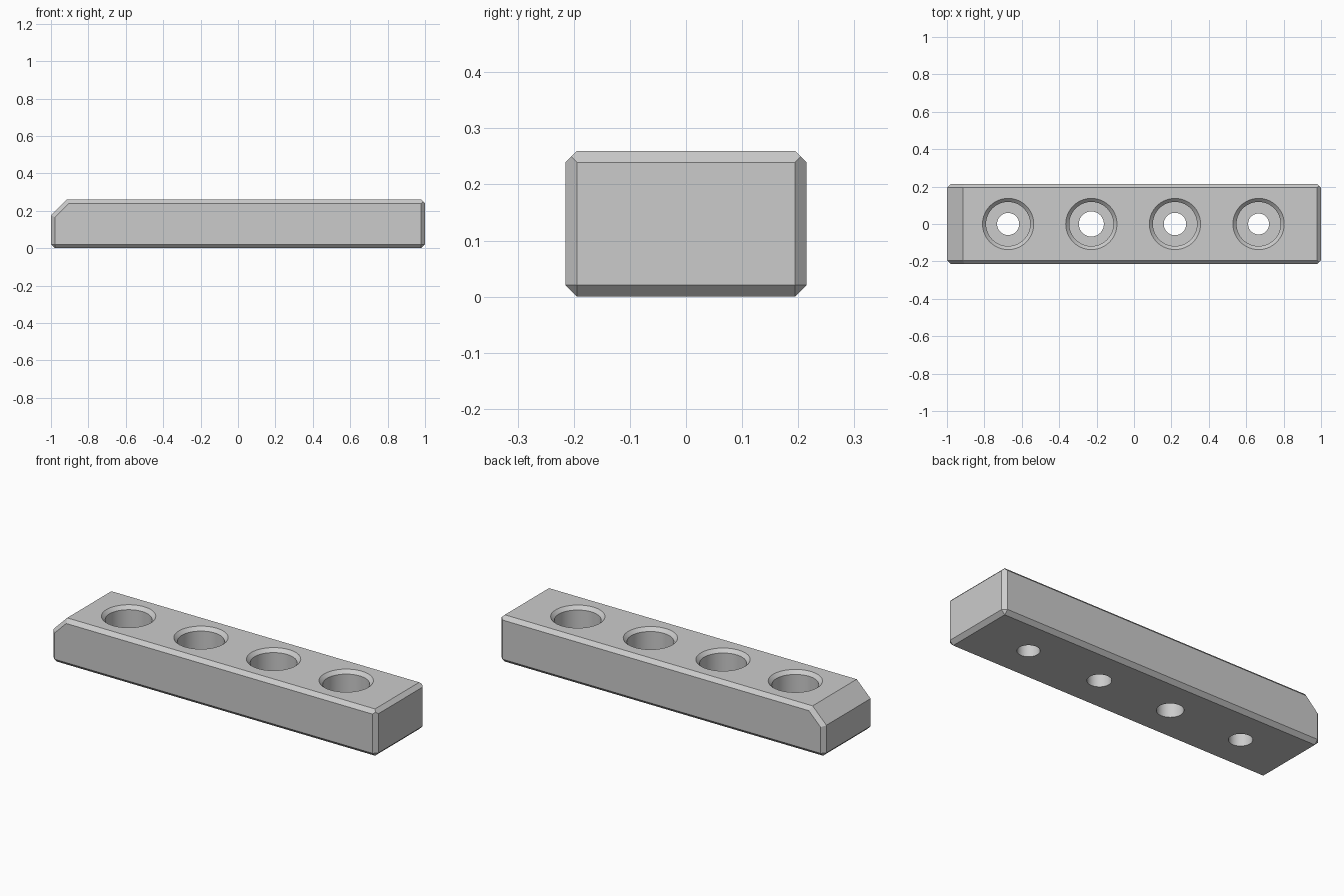
import bpy, bmesh, math
from mathutils import Vector

if "Cube" in bpy.data.objects:
    bpy.data.objects.remove(bpy.data.objects["Cube"])

HALF_L, HALF_W, HEIGHT = 1.0, 0.215, 0.26
EDGE = 0.021      # small chamfer on every edge
SLOPE = 0.085     # large chamfer on one end
SEGMENTS = 64

grey = bpy.data.materials.new("light grey")
grey.use_nodes = True
colour = (0.6, 0.6, 0.6, 1)
grey.diffuse_color = colour
grey.node_tree.nodes["Principled BSDF"].inputs["Base Color"].default_value = colour


def add_object(name, bm):
    bmesh.ops.recalc_face_normals(bm, faces=bm.faces)
    mesh = bpy.data.meshes.new(name)
    bm.to_mesh(mesh)
    bm.free()
    mesh.materials.append(grey)
    obj = bpy.data.objects.new(name, mesh)
    bpy.context.collection.objects.link(obj)
    return obj


def slice_off(bm, point, normal):
    """Cut away everything beyond a plane and close the cut."""
    cut = bmesh.ops.bisect_plane(
        bm, geom=bm.verts[:] + bm.edges[:] + bm.faces[:], dist=1e-6,
        plane_co=point, plane_no=Vector(normal).normalized(), clear_outer=True)
    edges = [e for e in cut["geom_cut"] if isinstance(e, bmesh.types.BMEdge)]
    if edges:
        bmesh.ops.holes_fill(bm, edges=[e for e in bm.edges if e.is_boundary])


# Bar body
bm = bmesh.new()
bmesh.ops.create_cube(bm, size=1)
for v in bm.verts:
    v.co = (v.co.x * 2 * HALF_L, v.co.y * 2 * HALF_W, (v.co.z + 0.5) * HEIGHT)

# Sloped end
slice_off(bm, (-HALF_L + SLOPE, 0, HEIGHT), (-1, 0, 1))

# Small chamfers along all edges
for sy in (-1, 1):
    y, y_in = sy * HALF_W, sy * (HALF_W - EDGE)
    slice_off(bm, (0, y_in, HEIGHT), (0, sy, 1))
    slice_off(bm, (0, y_in, 0), (0, sy, -1))
    for sx in (-1, 1):
        slice_off(bm, (sx * HALF_L, y_in, 0), (sx, sy, 0))
    slice_off(bm, (-HALF_L + SLOPE, y_in, HEIGHT), (-1, sy * math.sqrt(2), 1))
slice_off(bm, (HALF_L - EDGE, 0, HEIGHT), (1, 0, 1))
for sx in (-1, 1):
    slice_off(bm, (sx * (HALF_L - EDGE), 0, 0), (sx, 0, -1))
    for sy in (-1, 1):
        slice_off(bm, (sx * (HALF_L - EDGE), sy * (HALF_W - EDGE), 0), (sx, sy, -1))
bar = add_object("bar", bm)

# Stepped holes: wide pocket with a chamfered rim, narrow hole through the base
POCKET, RIM, FLOOR = 0.118, 0.137, 0.09
holes = ((-0.673, 0.059), (-0.228, 0.067), (0.219, 0.06), (0.666, 0.056))
bm = bmesh.new()
for x, radius in holes:
    profile = [(radius, -0.1), (radius, FLOOR), (POCKET, FLOOR),
               (POCKET, HEIGHT - RIM + POCKET), (RIM, HEIGHT), (RIM, HEIGHT + 0.1)]
    rings = []
    for r, z in profile:
        angles = [2 * math.pi * i / SEGMENTS for i in range(SEGMENTS)]
        rings.append([bm.verts.new((x + r * math.cos(a), r * math.sin(a), z))
                      for a in angles])
    for low, high in zip(rings, rings[1:]):
        for i in range(SEGMENTS):
            j = (i + 1) % SEGMENTS
            bm.faces.new((low[i], low[j], high[j], high[i]))
    bm.faces.new(rings[0][::-1])
    bm.faces.new(rings[-1])
cutter = add_object("hole_cutter", bm)
cutter.hide_render = True

boolean = bar.modifiers.new("holes", "BOOLEAN")
boolean.operation = "DIFFERENCE"
boolean.solver = "EXACT"
boolean.object = cutter
bpy.context.view_layer.objects.active = bar
bar.select_set(True)
bpy.ops.object.modifier_apply(modifier=boolean.name)
bpy.data.objects.remove(cutter)
bpy.ops.object.shade_smooth_by_angle(angle=math.radians(25))
